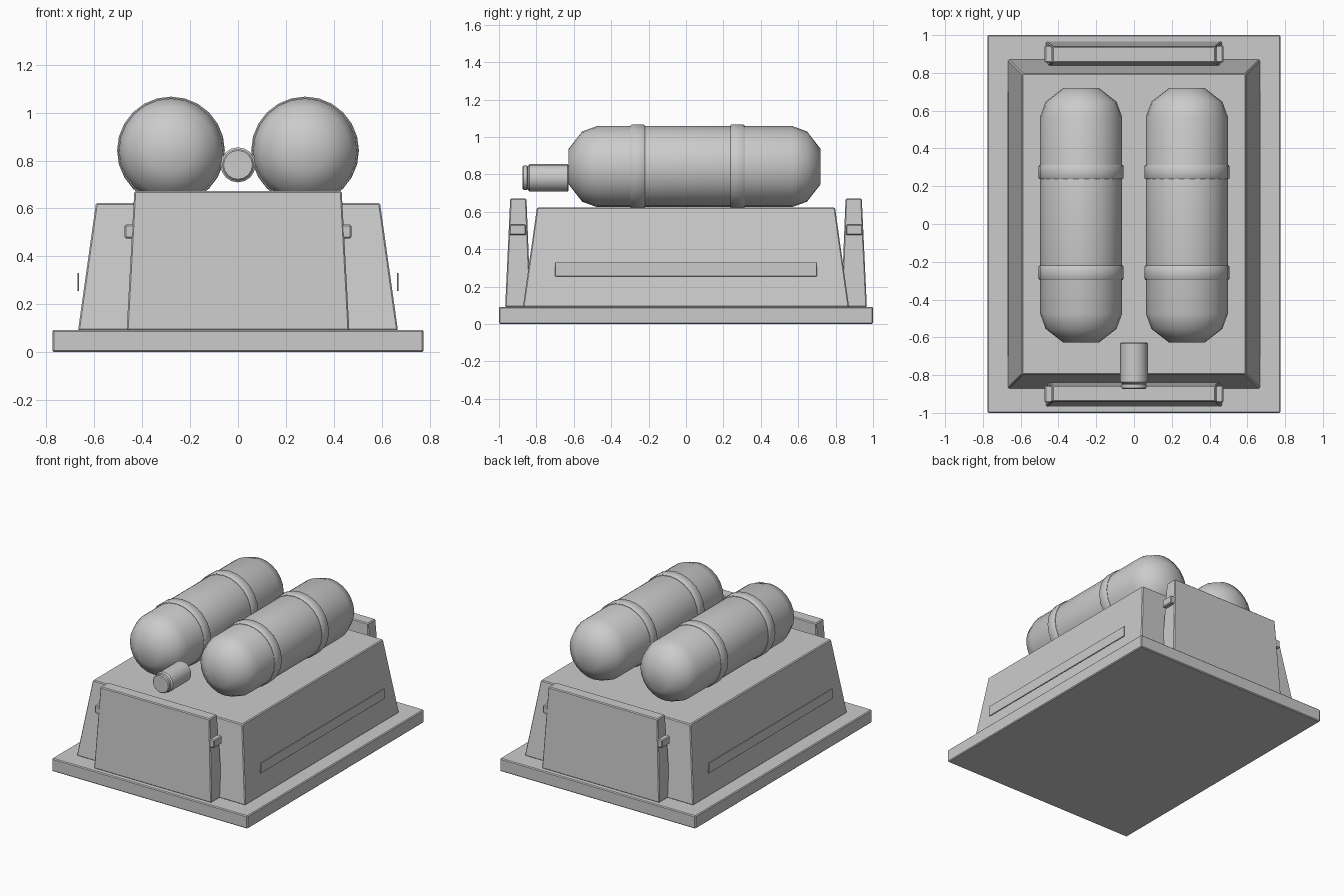
import bpy, bmesh, math

if "Cube" in bpy.data.objects:
    bpy.data.objects.remove(bpy.data.objects["Cube"])


def finish(name, bm, angle=30):
    bmesh.ops.recalc_face_normals(bm, faces=bm.faces[:])
    mesh = bpy.data.meshes.new(name)
    bm.to_mesh(mesh)
    bm.free()
    ob = bpy.data.objects.new(name, mesh)
    bpy.context.collection.objects.link(ob)
    bpy.ops.object.select_all(action='DESELECT')
    ob.select_set(True)
    bpy.context.view_layer.objects.active = ob
    bpy.ops.object.shade_smooth_by_angle(angle=math.radians(angle))
    return ob


def block(name, bottom, top, z0, z1, bevel=0.006):
    """Tapered box; bottom and top are (x0, x1, y0, y1) rectangles."""
    bm = bmesh.new()
    rings = []
    for (x0, x1, y0, y1), z in ((bottom, z0), (top, z1)):
        rings.append([bm.verts.new((x, y, z)) for x, y in
                      ((x0, y0), (x1, y0), (x1, y1), (x0, y1))])
    lo, hi = rings
    bm.faces.new(lo[::-1])
    bm.faces.new(hi)
    for i in range(4):
        j = (i + 1) % 4
        bm.faces.new((lo[i], lo[j], hi[j], hi[i]))
    bmesh.ops.bevel(bm, geom=bm.edges[:], offset=bevel, segments=1, affect='EDGES')
    return finish(name, bm)


def lathe_y(name, profile, x, z, sides, angle=40):
    """Closed turned shape along y from (y, radius) pairs."""
    bm = bmesh.new()
    rings = []
    for y, r in profile:
        rings.append([bm.verts.new((x + r * math.cos(2 * math.pi * i / sides), y,
                                    z + r * math.sin(2 * math.pi * i / sides)))
                      for i in range(sides)])
    for a, b in zip(rings, rings[1:]):
        for i in range(sides):
            j = (i + 1) % sides
            bm.faces.new((a[i], a[j], b[j], b[i]))
    bm.faces.new(rings[0])
    bm.faces.new(rings[-1][::-1])
    return finish(name, bm, angle)


# Base plate and tapered body
plate = (-0.775, 0.775, -1, 1)
block("base_plate", plate, plate, 0, 0.092)
block("body", (-0.668, 0.668, -0.872, 0.872), (-0.593, 0.593, -0.797, 0.797), 0.09, 0.623)

# End panels with a latch bar through each
for side, s in (("front", -1), ("back", 1)):
    def span(inner, outer):
        return tuple(sorted((s * inner, s * outer)))
    block(side + "_panel", (-0.465, 0.465, *span(0.83, 0.967)),
          (-0.433, 0.433, *span(0.853, 0.94)), 0.09, 0.672)
    bar = (-0.473, 0.473, *span(0.855, 0.945))
    block(side + "_latch_bar", bar, bar, 0.475, 0.532)

for side, s in (("left", -1), ("right", 1)):
    # Side trim strip
    xs = sorted((s * 0.663, s * 0.671))
    strip = (*xs, -0.7, 0.7)
    block(side + "_trim_strip", strip, strip, 0.255, 0.33, 0.002)

    # Tank with domed ends
    tank_x = s * 0.28
    lathe_y(side + "_tank",
            [(-0.628, 0.094), (-0.555, 0.188), (-0.475, 0.217),
             (0.567, 0.217), (0.647, 0.188), (0.72, 0.094)], tank_x, 0.842, 24)

    # Straps around the tank
    for label, y in (("front", -0.258), ("back", 0.275)):
        lathe_y(f"{side}_tank_{label}_strap",
                [(y - 0.038, 0.21), (y - 0.038, 0.22), (y - 0.032, 0.225),
                 (y + 0.032, 0.225), (y + 0.038, 0.22), (y + 0.038, 0.21)],
                tank_x, 0.842, 24)

# Valve between the tanks
lathe_y("valve",
        [(-0.628, 0.068), (-0.633, 0.073), (-0.837, 0.073), (-0.842, 0.068),
         (-0.846, 0.06), (-0.85, 0.066), (-0.868, 0.066), (-0.874, 0.06)],
        0, 0.782, 16)
